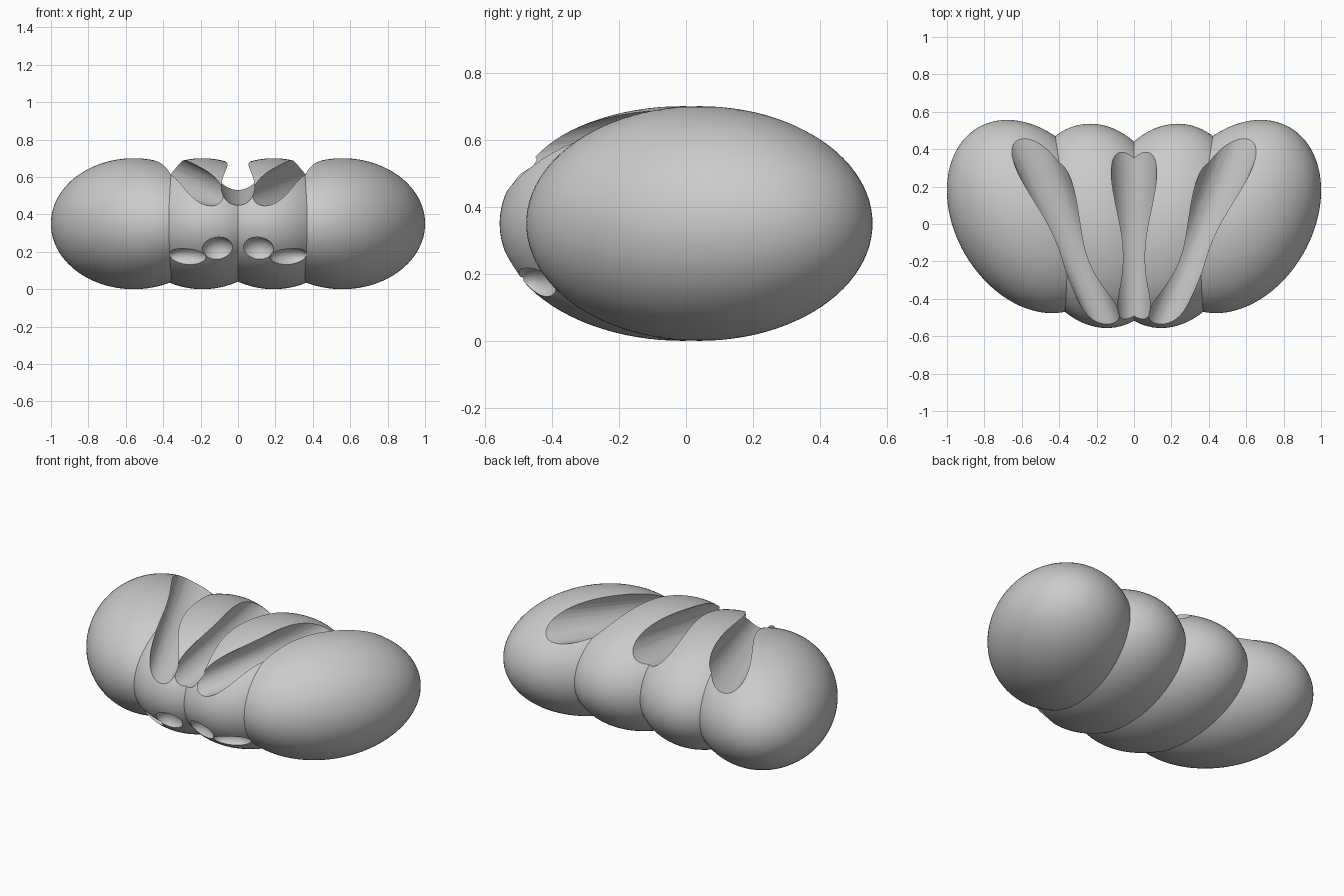
import bpy
from math import radians
from mathutils import Vector, Matrix

old = bpy.data.objects.get("Cube")
if old:
    bpy.data.objects.remove(old, do_unlink=True)

grey = bpy.data.materials.new("plain_grey")
grey.use_nodes = True
GREY = (0.6, 0.6, 0.6, 1)
grey.diffuse_color = GREY
grey.node_tree.nodes["Principled BSDF"].inputs["Base Color"].default_value = GREY


def finish(name):
    ob = bpy.context.object
    ob.name = name
    ob.data.materials.append(grey)
    return ob


def ellipsoid(name, centre, radii, turn=0, segments=96):
    bpy.ops.mesh.primitive_uv_sphere_add(segments=segments, ring_count=segments // 2,
                                         location=centre, rotation=(0, 0, radians(turn)))
    ob = finish(name)
    ob.scale = radii
    return ob


def finger(name, start, turn):
    """Tapered finger cutter that rises and widens towards the back."""
    axis = Matrix.Rotation(radians(turn), 3, 'Z') @ Vector((0, 1, 0.14))
    near, far = -0.3, 1.4
    radius = lambda t: 0.087 + 0.046 * t
    bpy.ops.mesh.primitive_cone_add(vertices=32, radius1=radius(near), radius2=radius(far),
                                    depth=(far - near) * axis.length,
                                    location=Vector(start) + axis * (near + far) / 2)
    ob = finish(name)
    ob.rotation_euler = axis.to_track_quat('Z', 'Y').to_euler()
    return ob


# Four overlapping lobes fanned out in a row
lobes, cutters = [], []
for side, label in ((-1, "right"), (1, "left")):
    lobes.append(ellipsoid(label + "_inner_lobe", (side * 0.19, -0.01, 0.35),
                           (0.4, 0.55, 0.35), -side * 10))
    lobes.append(ellipsoid(label + "_outer_lobe", (side * 0.558, 0.04, 0.35),
                           (0.4, 0.55, 0.35), -side * 30))
    # Finger groove and the two thumb hollows on each side
    cutters.append(finger(label + "_finger_cutter", (side * 0.165, -0.49, 0.537), -side * 22.6))
    cutters.append(ellipsoid(label + "_inner_hollow_cutter", (side * 0.105, -0.525, 0.205),
                             (0.088, 0.075, 0.075), 0, 32))
    cutters.append(ellipsoid(label + "_outer_hollow_cutter", (side * 0.275, -0.45, 0.172),
                             (0.11, 0.06, 0.053), side * 22, 32))
cutters.append(finger("middle_finger_cutter", (0, -0.49, 0.537), 0))

# Merge the lobes, then carve the grooves and hollows
body = lobes[0]
body.name = "grip_body"
bpy.ops.object.select_all(action='DESELECT')
bpy.context.view_layer.objects.active = body
body.select_set(True)
for parts, operation in ((lobes[1:], 'UNION'), (cutters, 'DIFFERENCE')):
    for part in parts:
        mod = body.modifiers.new(part.name, 'BOOLEAN')
        mod.operation = operation
        mod.solver = 'EXACT'
        mod.object = part
        bpy.ops.object.modifier_apply(modifier=mod.name)
        bpy.data.objects.remove(part, do_unlink=True)
bpy.ops.object.transform_apply(location=True, rotation=True, scale=True)
bpy.ops.object.shade_smooth_by_angle(angle=radians(25))
